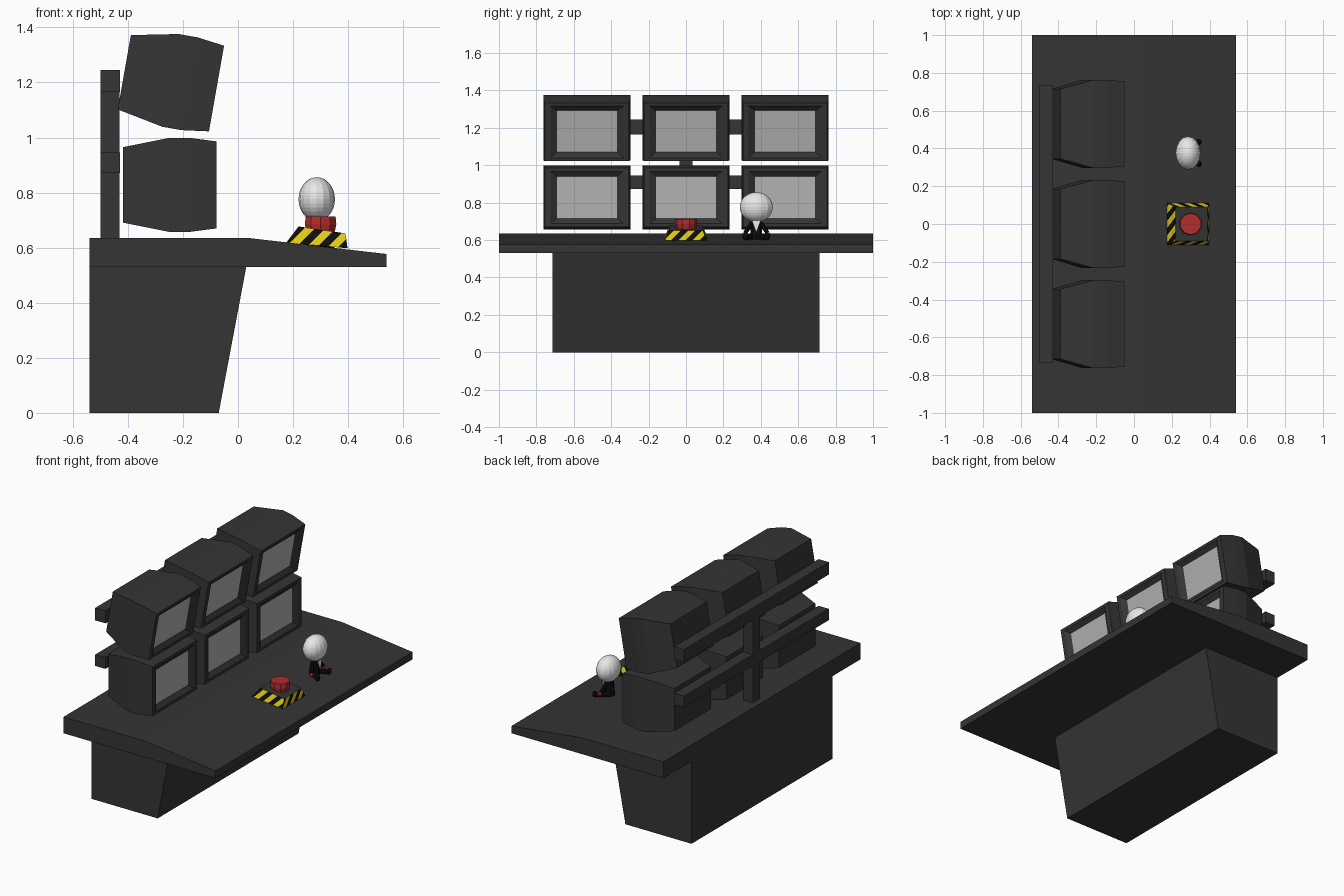
import bpy
import bmesh
import math
from mathutils import Vector

if "Cube" in bpy.data.objects:
    bpy.data.objects.remove(bpy.data.objects["Cube"], do_unlink=True)


def material(name, r, g, b):
    m = bpy.data.materials.new(name)
    m.use_nodes = True
    m.diffuse_color = (r, g, b, 1)
    bsdf = next(n for n in m.node_tree.nodes if n.type == "BSDF_PRINCIPLED")
    bsdf.inputs["Base Color"].default_value = (r, g, b, 1)
    return m


GREY = material("dark grey", 0.035, 0.035, 0.035)
SCREEN = material("screen grey", 0.45, 0.45, 0.45)
YELLOW = material("hazard yellow", 0.75, 0.6, 0.01)
BLACK = material("black", 0.004, 0.004, 0.004)
RED = material("red", 0.45, 0.025, 0.025)
WHITE = material("white", 0.8, 0.8, 0.8)


def finish(name, bm, *mats):
    bmesh.ops.recalc_face_normals(bm, faces=bm.faces)
    mesh = bpy.data.meshes.new(name)
    bm.to_mesh(mesh)
    bm.free()
    for m in mats:
        mesh.materials.append(m)
    obj = bpy.data.objects.new(name, mesh)
    bpy.context.collection.objects.link(obj)
    return obj


def loft(bm, rings):
    """Join rings of vertices with quads and cap both ends."""
    loops = [[bm.verts.new(p) for p in ring] for ring in rings]
    for a, b in zip(loops, loops[1:]):
        for i in range(len(a)):
            j = (i + 1) % len(a)
            bm.faces.new((a[i], a[j], b[j], b[i]))
    bm.faces.new(loops[0])
    return bm.faces.new(loops[-1])


def extrude_profile(name, profile, half, mat):
    bm = bmesh.new()
    loft(bm, [[(x, y, z) for x, z in profile] for y in (-half, half)])
    return finish(name, bm, mat)


def box(name, x0, x1, half_y, z0, z1, mat):
    return extrude_profile(name, [(x0, z0), (x1, z0), (x1, z1), (x0, z1)], half_y, mat)


def rod(name, start, end, r1, r2, mat, sides=8):
    a, b = Vector(start), Vector(end)
    bm = bmesh.new()
    bmesh.ops.create_cone(bm, cap_ends=True, segments=sides,
                          radius1=r1, radius2=r2, depth=(b - a).length)
    obj = finish(name, bm, mat)
    obj.location = (a + b) / 2
    obj.rotation_euler = (b - a).to_track_quat("Z", "Y").to_euler()
    return obj


def ball(name, centre, radii, mat, segments=16, rings=16):
    bm = bmesh.new()
    bmesh.ops.create_uvsphere(bm, u_segments=segments, v_segments=rings, radius=1)
    bmesh.ops.scale(bm, vec=radii, verts=bm.verts)
    obj = finish(name, bm, mat)
    obj.location = centre
    return obj


# Desk
extrude_profile("desk_base", [(-0.54, 0), (-0.07, 0), (0.03, 0.53), (-0.54, 0.53)],
                0.715, GREY)
extrude_profile("desk_top", [(-0.54, 0.53), (0.54, 0.53), (0.54, 0.577),
                             (0.04, 0.635), (-0.54, 0.635)], 1.0, GREY)

# Monitor rack
box("rack_post", -0.5, -0.43, 0.036, 0.635, 1.245, GREY)
box("rack_upper_beam", -0.5, -0.428, 0.735, 1.165, 1.245, GREY)
box("rack_lower_beam", -0.5, -0.428, 0.735, 0.872, 0.945, GREY)


# Monitors: x, half width, half height, from the back to the recessed screen
SECTIONS = [(-0.34, 0.185, 0.137), (-0.17, 0.233, 0.171), (-0.1, 0.233, 0.171),
            (0, 0.225, 0.158), (0, 0.195, 0.14), (-0.02, 0.16, 0.112)]


def monitor(name, y, z, tilt):
    bm = bmesh.new()
    screen = loft(bm, [[(x, -w, -h), (x, w, -h), (x, w, h), (x, -w, h)]
                       for x, w, h in SECTIONS])
    screen.material_index = 1
    obj = finish(name, bm, GREY, SCREEN)
    obj.location = (-0.078, y, z)
    obj.rotation_euler.y = tilt


for y, side in ((-0.53, "right"), (0, "middle"), (0.53, "left")):
    monitor("lower_monitor_" + side, y, 0.828, 0)
    monitor("upper_monitor_" + side, y, 1.178, math.radians(10))

# Button plinth with diagonal hazard stripes cut into its sides
bm = bmesh.new()
rings = [[(x0, -w, z0), (x1, -w, z1), (x1, w, z1), (x0, w, z0)]
         for x0, z0, x1, z1, w in ((0.175, 0.618, 0.398, 0.598, 0.112),
                                   (0.22, 0.677, 0.39, 0.652, 0.09))]
loft(bm, rings)
bm.normal_update()
PITCH = 0.038
middle = Vector((0.287, 0, 0.64))
sides = {"x": [], "y": []}
for f in bm.faces:
    n = f.normal
    if abs(n.y) > 0.6:
        sides["x"].append(f)
    elif abs(n.x) > 0.5:
        sides["y"].append(f)
for axis, faces in sides.items():
    slant = Vector((1, 0, -1)) if axis == "x" else Vector((0, 1, -1))
    for face in faces:
        pieces = [face]
        for k in range(-5, 6):
            geom = set(pieces)
            for f in pieces:
                geom.update(f.edges)
                geom.update(f.verts)
            cut = bmesh.ops.bisect_plane(bm, geom=list(geom), plane_no=slant,
                                         plane_co=middle + slant * (k * PITCH / 2))
            pieces = [g for g in cut["geom"] if isinstance(g, bmesh.types.BMFace)]
        for f in pieces:
            band = math.floor((f.calc_center_median() - middle).dot(slant) / PITCH)
            f.material_index = 1 + band % 2
finish("button_plinth", bm, GREY, YELLOW, BLACK)

# Push button
rod("button_stem", (0.3, 0, 0.64), (0.3, 0, 0.685), 0.05, 0.06, RED, 10)
rod("button_cap", (0.3, 0, 0.685), (0.3, 0, 0.714), 0.06, 0.057, RED, 10)

# Seated figurine
FY = 0.376
ball("figurine_head", (0.286, FY, 0.776), (0.066, 0.088, 0.08), WHITE)
rod("figurine_torso", (0.28, FY, 0.603), (0.286, FY, 0.71), 0.034, 0.026, BLACK)
bm = bmesh.new()
bm.faces.new([bm.verts.new(p) for p in ((0.322, FY, 0.64), (0.318, FY + 0.024, 0.705),
                                        (0.318, FY - 0.024, 0.705))])
finish("figurine_shirt", bm, WHITE)
for s, side in ((-1, "right"), (1, "left")):
    rod("figurine_arm_" + side, (0.284, FY + s * 0.026, 0.69),
        (0.3, FY + s * 0.058, 0.64), 0.012, 0.012, BLACK)
    ball("figurine_hand_" + side, (0.304, FY + s * 0.064, 0.63),
         (0.012, 0.012, 0.012), RED, 8, 6)
    rod("figurine_leg_" + side, (0.285, FY + s * 0.02, 0.62),
        (0.34, FY + s * 0.055, 0.612), 0.017, 0.014, BLACK)
    ball("figurine_foot_" + side, (0.345, FY + s * 0.058, 0.618),
         (0.013, 0.016, 0.02), BLACK, 8, 6)
